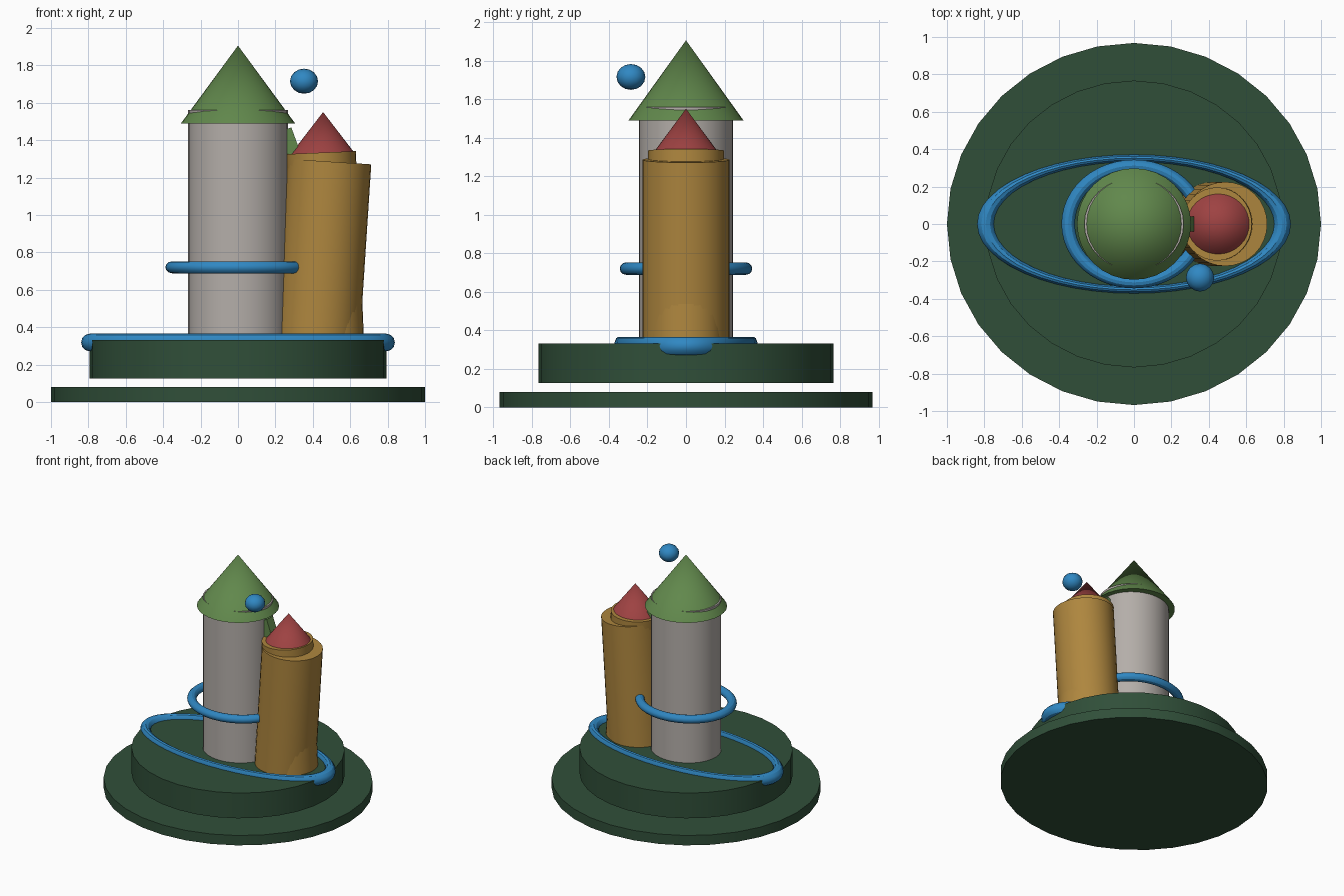
import bpy
import math
from mathutils import Vector

if "Cube" in bpy.data.objects:
    bpy.data.objects.remove(bpy.data.objects["Cube"])


def material(name, rgb):
    def lin(c):
        c /= 255
        return c / 12.92 if c <= 0.04045 else ((c + 0.055) / 1.055) ** 2.4
    m = bpy.data.materials.new(name)
    m.diffuse_color = (*[lin(c) for c in rgb], 1)
    m.use_nodes = True
    m.node_tree.nodes["Principled BSDF"].inputs["Base Color"].default_value = m.diffuse_color
    return m


GRASS = material("dark green", (48, 79, 57))
STONE = material("warm grey", (180, 174, 169))
GOLD = material("ochre", (174, 134, 62))
ROOF = material("leaf green", (97, 136, 76))
RED = material("brick red", (158, 66, 66))
BLUE = material("blue", (48, 136, 195))


def finish(name, mat, scale=(1, 1, 1), tilt=0):
    """Name, colour, shape and smooth the primitive just added."""
    ob = bpy.context.object
    ob.name = name
    ob.data.materials.append(mat)
    ob.scale = scale
    ob.rotation_euler = (0, tilt, 0)
    bpy.ops.object.shade_smooth_by_angle(angle=math.radians(30))
    return ob


def cylinder(name, mat, rx, ry, bottom, top):
    """Elliptical cylinder between two axis points in the xz plane."""
    a, b = Vector((bottom[0], 0, bottom[1])), Vector((top[0], 0, top[1]))
    d = b - a
    bpy.ops.mesh.primitive_cylinder_add(vertices=32, radius=1, depth=1, location=(a + b) / 2)
    return finish(name, mat, (rx, ry, d.length), math.atan2(d.x, d.z))


def cone(name, mat, rx, ry, x, z0, z1):
    bpy.ops.mesh.primitive_cone_add(vertices=32, radius1=1, radius2=0, depth=1,
                                    location=(x, 0, (z0 + z1) / 2))
    return finish(name, mat, (rx, ry, z1 - z0))


def ring(name, rx, ry, tube_x, tube_z, z):
    """Torus squashed into an ellipse."""
    k = tube_x / rx
    bpy.ops.mesh.primitive_torus_add(major_radius=1, minor_radius=k, major_segments=48,
                                     minor_segments=12, location=(0, 0, z))
    return finish(name, BLUE, (rx, ry, tube_z / k))


# Stepped ground discs with a small gap between them
cylinder("ground_disc", GRASS, 1.0, 0.968, (0, 0), (0, 0.08))
cylinder("raised_disc", GRASS, 0.793, 0.767, (0, 0.125), (0, 0.33))

# Tall tower and its roof
cylinder("tall_tower", STONE, 0.266, 0.245, (0, 0.3), (0, 1.56))
cone("tall_roof", ROOF, 0.305, 0.298, 0, 1.49, 1.905)

# Leaning short tower with a crossing inner core and its roof
cylinder("short_tower", GOLD, 0.225, 0.225, (0.422, 0.27), (0.488, 1.285))
cylinder("short_tower_core", GOLD, 0.187, 0.196, (0.489, 0.27), (0.443, 1.333))
cone("short_roof", RED, 0.173, 0.167, 0.455, 1.325, 1.55)

# Slanted brace between the towers
bpy.ops.mesh.primitive_cube_add(size=1, location=(0.28, 0, 1.365))
finish("brace", ROOF, (0.08, 0.08, 0.19), math.radians(-20))

# Blue rings and floating ball
ring("tower_ring", 0.352, 0.312, 0.036, 0.032, 0.72)
ring("ground_ring", 0.793, 0.352, 0.046, 0.047, 0.318)
bpy.ops.mesh.primitive_uv_sphere_add(segments=16, ring_count=8, radius=1,
                                     location=(0.353, -0.286, 1.715))
finish("floating_ball", BLUE, (0.075, 0.075, 0.067))
bpy.ops.object.shade_smooth()
